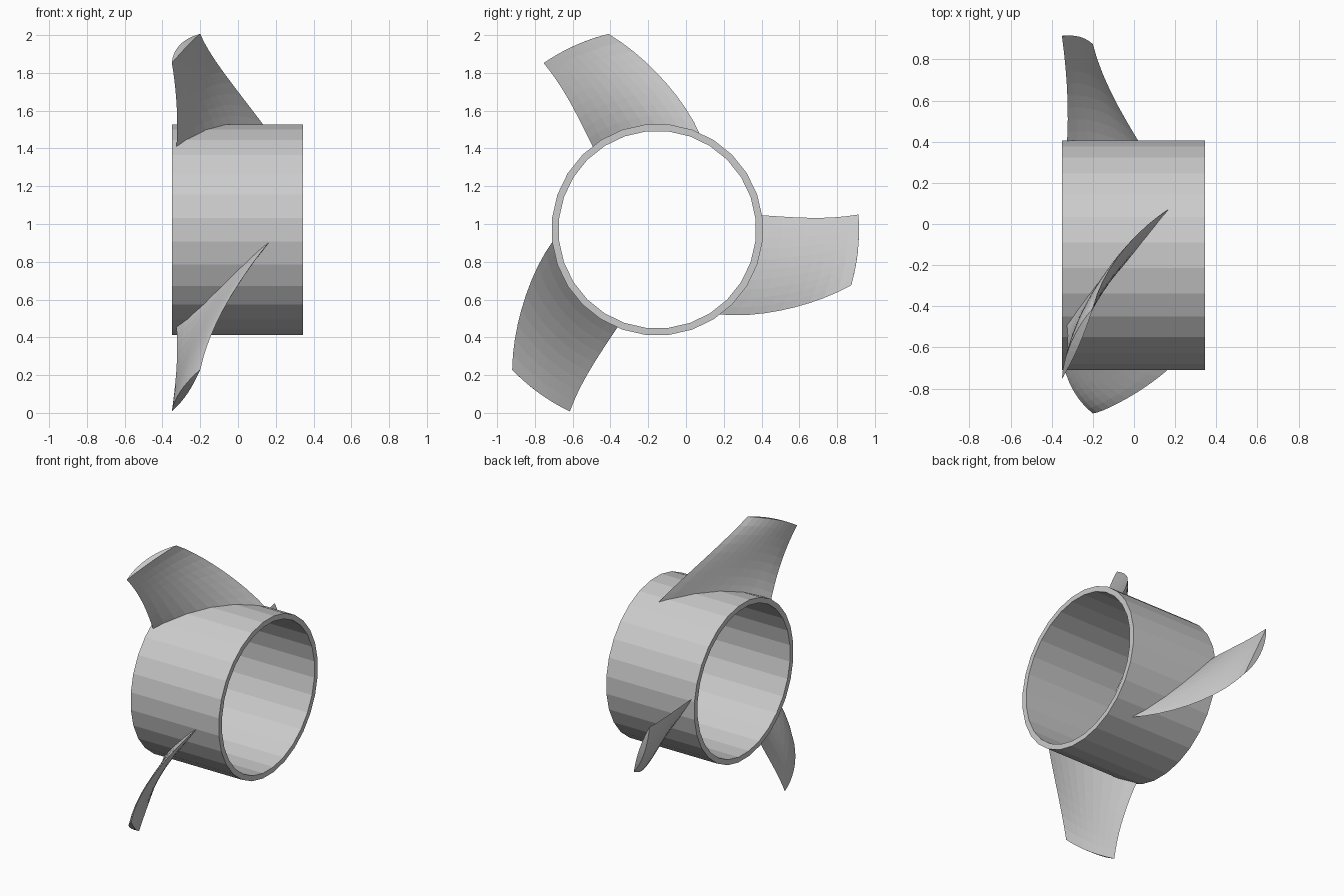
import bpy, bmesh, math

if "Cube" in bpy.data.objects:
    bpy.data.objects.remove(bpy.data.objects["Cube"])

CY, CZ = -0.152, 0.970          # shaft axis runs along x through this point
grey = bpy.data.materials.new("plain grey")
grey.diffuse_color = (0.6, 0.6, 0.6, 1)
grey.use_nodes = True
grey.node_tree.nodes["Principled BSDF"].inputs["Base Color"].default_value = grey.diffuse_color


def make_object(name, bm):
    bmesh.ops.recalc_face_normals(bm, faces=bm.faces)
    me = bpy.data.meshes.new(name)
    bm.to_mesh(me)
    bm.free()
    me.materials.append(grey)
    ob = bpy.data.objects.new(name, me)
    bpy.context.collection.objects.link(ob)
    return ob


def polar(x, r, a):
    return (x, CY + r * math.cos(a), CZ + r * math.sin(a))


# Hub: open 28-sided tube with flats facing the axes
def hub():
    n = 28
    bm = bmesh.new()
    k = 1 / math.cos(math.pi / n)
    profile = [(-0.35, 0.557 * k), (0.345, 0.557 * k), (0.345, 0.52 * k), (-0.35, 0.52 * k)]
    rings = [[bm.verts.new(polar(x, r, 2 * math.pi * (i + 0.5) / n)) for x, r in profile]
             for i in range(n)]
    for i in range(n):
        a, b = rings[i], rings[(i + 1) % n]
        for j in range(4):
            m = (j + 1) % 4
            bm.faces.new((a[j], a[m], b[m], b[j]))
    make_object("hub", bm)


# Blade edge curves: values at four radii, joined by a cubic
RADII = (0.565, 0.707, 0.852, 1.068)
LEAD_ANGLE = (7.7, 5.4, 4.2, 4.3)
LEAD_X = (-0.325, -0.322, -0.328, -0.35)
TRAIL_ANGLE = (-52.8, -39.0, -28.4, -16.0)
TRAIL_X = (0.16, 0.025, -0.09, -0.20)


def cubic(values, r):
    total = 0
    for i, v in enumerate(values):
        for j in range(4):
            if j != i:
                v *= (r - RADII[j]) / (RADII[i] - RADII[j])
        total += v
    return total


def blade(name, turn):
    bm = bmesh.new()
    rows, cols = 9, 10
    loops = []
    for s in range(rows + 1):
        r = 0.545 + (1.068 - 0.545) * s / rows
        a0, a1 = (math.radians(cubic(v, r)) for v in (LEAD_ANGLE, TRAIL_ANGLE))
        x0, x1 = cubic(LEAD_X, r), cubic(TRAIL_X, r)
        dx, dt = x1 - x0, (a1 - a0) * r
        length = math.hypot(dx, dt)
        nx, nt = dt / length, -dx / length       # normal to the chord, toward -x

        def point(c, h):
            return bm.verts.new(polar(x0 + dx * c + nx * h, r,
                                      turn + a0 + (a1 - a0) * c + nt * h / r))
        top = [point(i / cols, 0.034 * math.sin(math.pi * i / cols) ** 0.8)
               for i in range(cols + 1)]
        low = [point(i / cols, -0.008 * math.sin(math.pi * i / cols))
               for i in range(cols - 1, 0, -1)]
        loops.append(top + low)
    n = len(loops[0])
    for a, b in zip(loops, loops[1:]):
        for i in range(n):
            j = (i + 1) % n
            bm.faces.new((a[i], a[j], b[j], b[i]))
    # close root and tip with strips across the section
    for lp in (loops[0], loops[-1]):
        for i in range(cols):
            q = [lp[i], lp[i + 1], lp[(n - i - 1) % n], lp[(n - i) % n]]
            bm.faces.new(list(dict.fromkeys(q)))
    make_object(name, bm)


hub()
for k in range(3):
    blade(f"blade_{k + 1}", k * 2 * math.pi / 3)
